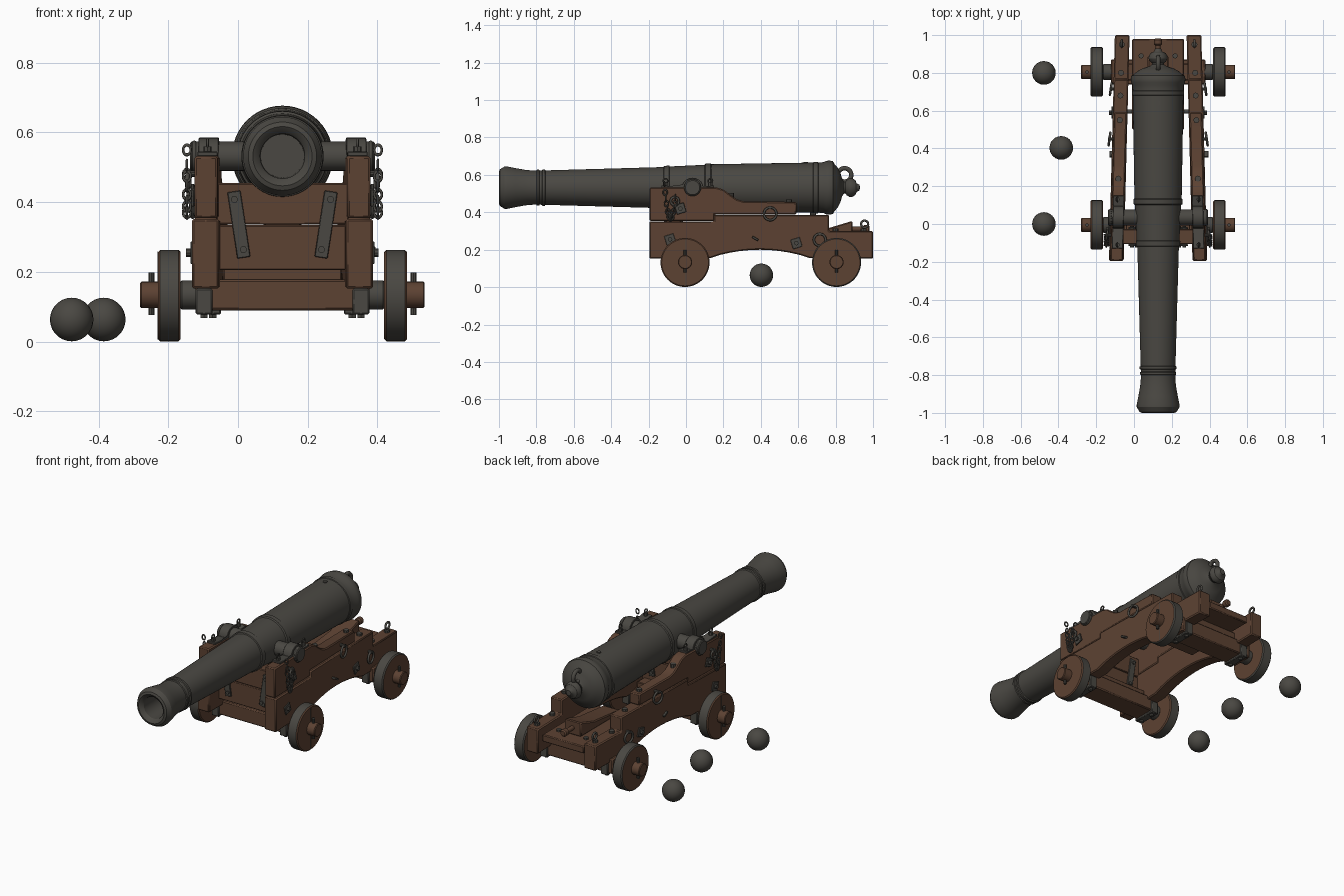
import bpy, bmesh, math
from mathutils import Vector, Matrix

if "Cube" in bpy.data.objects:
    bpy.data.objects.remove(bpy.data.objects["Cube"])

C = 0.1275   # x of the gun's centre line
AZ = 0.532   # height of the barrel axis


def material(name, rgb):
    m = bpy.data.materials.new(name)
    m.diffuse_color = (*rgb, 1)
    m.use_nodes = True
    m.node_tree.nodes["Principled BSDF"].inputs["Base Color"].default_value = m.diffuse_color
    return m


IRON = material("dark iron", (0.068, 0.064, 0.055))
WOOD = material("brown wood", (0.108, 0.054, 0.032))


def finish(name, bm, mat, bevel=0.0, angle=35):
    bmesh.ops.recalc_face_normals(bm, faces=bm.faces)
    me = bpy.data.meshes.new(name)
    bm.to_mesh(me)
    bm.free()
    ob = bpy.data.objects.new(name, me)
    bpy.context.collection.objects.link(ob)
    me.materials.append(mat)
    bpy.ops.object.select_all(action='DESELECT')
    ob.select_set(True)
    bpy.context.view_layer.objects.active = ob
    bpy.ops.object.shade_smooth_by_angle(angle=math.radians(angle))
    if bevel:
        b = ob.modifiers.new("soft edges", 'BEVEL')
        b.width, b.segments, b.limit_method = bevel, 1, 'ANGLE'
        b.angle_limit = math.radians(40)
    return ob


def box(name, x, y, z, mat, bevel=0.005, turn=None):
    """Box from (min, max) ranges, optionally rotated about its centre."""
    bm = bmesh.new()
    bmesh.ops.create_cube(bm, size=1)
    mid = Vector([(a + b) / 2 for a, b in (x, y, z)])
    size = Matrix.Diagonal([abs(b - a) for a, b in (x, y, z)] + [1])
    bm.transform(Matrix.Translation(mid) @ (turn or Matrix()) @ size)
    return finish(name, bm, mat, bevel)


def rod(name, p, q, r, mat, sides=20, bevel=0.0):
    p, q = Vector(p), Vector(q)
    bm = bmesh.new()
    bmesh.ops.create_cone(bm, cap_ends=True, segments=sides, radius1=r, radius2=r, depth=(q - p).length)
    bm.transform(Matrix.Translation((p + q) / 2) @ (q - p).to_track_quat('Z', 'Y').to_matrix().to_4x4())
    return finish(name, bm, mat, bevel)


def lathe(name, pts, steps, mat):
    """Spin (y, radius) points about the barrel axis."""
    bm = bmesh.new()
    vs = [bm.verts.new((C + r, y, AZ)) for y, r in pts]
    es = [bm.edges.new(e) for e in zip(vs, vs[1:])]
    bmesh.ops.spin(bm, geom=vs + es, cent=(C, 0, AZ), axis=(0, 1, 0), angle=math.tau, steps=steps)
    bmesh.ops.remove_doubles(bm, verts=bm.verts, dist=1e-5)
    return finish(name, bm, mat, angle=30)


def ring(name, centre, axis, R, r, stretch=1.0, mat=IRON):
    bm = bmesh.new()
    n, k = 18, 8
    g = [[bm.verts.new(((R + r * math.cos(b)) * math.cos(a), stretch * (R + r * math.cos(b)) * math.sin(a),
                        r * math.sin(b))) for b in (math.tau * j / k for j in range(k))]
         for a in (math.tau * i / n for i in range(n))]
    for i in range(n):
        for j in range(k):
            i2, j2 = (i + 1) % n, (j + 1) % k
            bm.faces.new((g[i][j], g[i2][j], g[i2][j2], g[i][j2]))
    bm.transform(Matrix.Translation(centre) @ Vector(axis).to_track_quat('Z', 'Y').to_matrix().to_4x4())
    return finish(name, bm, mat, angle=80)


def plank(name, prof, s, inner, outer, mat, taper=0.026, bevel=0.006):
    """Side profile (y, z) extruded across x; cheeks draw together to the rear."""
    bm = bmesh.new()
    sides = [[bm.verts.new((C + s * (o - taper * (y + 0.195)), y, z)) for y, z in prof] for o in (inner, outer)]
    bm.faces.new(sides[0])
    bm.faces.new(sides[1])
    for i in range(len(prof)):
        j = (i + 1) % len(prof)
        bm.faces.new((sides[0][i], sides[0][j], sides[1][j], sides[1][i]))
    return finish(name, bm, mat, bevel)


def outer_x(s, y, out=0.262):
    return C + s * (out - 0.026 * (y + 0.195))


# Barrel with bore, muzzle swell, reinforcing rings and cascabel
lathe("barrel", [
    (-.75, 0), (-.75, .062), (-.98, .064), (-.99, .07), (-1, .085), (-.995, .098), (-.97, .113), (-.955, .113),
    (-.91, .104), (-.86, .095), (-.815, .091), (-.80, .091), (-.797, .096), (-.785, .096), (-.782, .091),
    (-.77, .092), (-.767, .098), (-.755, .098), (-.752, .092), (-.12, .110), (-.117, .116), (-.09, .118),
    (-.087, .113), (.10, .122), (.105, .129), (.13, .130), (.135, .125), (.68, .134), (.683, .138), (.705, .138),
    (.708, .134), (.735, .136), (.75, .143), (.768, .145), (.785, .141), (.795, .125), (.81, .108), (.825, .08),
    (.835, .045), (.845, .032), (.852, .032), (.86, .042), (.875, .05), (.89, .049), (.905, .04), (.912, .024),
    (.917, .02), (.928, .016), (.93, 0)], 48, IRON)
ring("breech_ring", (C, .848, AZ + .068), (1, 0, 0), .036, .012)
rod("trunnions", (C - .265, .035, AZ), (C + .265, .035, AZ), .042, IRON, 28, .004)
rod("vent_patch", (C, .64, AZ + .13), (C, .64, AZ + .138), .012, IRON)

# Cheek profiles: lower plank with arch, upper plank with steps
arch = [(.66 - .53 * t / 10, .155 + .045 * math.sin(math.pi * t / 10) ** .8) for t in range(11)]
lower = [(-.195, .152), (-.195, .352), (.15, .352), (.15, .386), (.765, .386), (.765, .30), (1, .30), (1, .152)] + arch
upper = [(-.195, .354), (-.195, .532), (.165, .532), (.20, .522), (.235, .495), (.27, .47), (.31, .458),
         (.59, .456), (.59, .388), (.152, .388), (.152, .354)]

for s in (-1, 1):
    X = lambda o: (C + s * o)
    plank("cheek_lower", lower, s, .182, .260, WOOD)
    plank("cheek_upper", upper, s, .186, .253, WOOD)

    # Cap square holding the trunnion
    hump = [(.035 + .058 * math.cos(a), AZ + .053 * math.sin(a)) for a in (math.pi * i / 10 for i in range(11))]
    plank("cap_square", [(.15, .532), (.15, .545)] + hump + [(-.13, .545), (-.13, .532)], s, .188, .246, IRON, bevel=.002)
    for y in (-.11, .13):
        rod("cap_bolt", (X(.215), y, .53), (X(.215), y, .56), .012, IRON, 8)
        ring("cap_eye", (X(.215), y, .568), (1, 0, 0), .012, .004)
    ring("trunnion_ring", (X(.253), .035, AZ), (1, 0, 0), .04, .006)

    # Bolt plates on top of the steps
    for y, z in ((.24, .49), (.55, .457), (.68, .387), (.80, .301), (.95, .301)):
        x = outer_x(s, y, .222)
        rod("step_bolt", (x, y, z - .02), (x, y, z + .012), .016, IRON, 8)
    x = outer_x(s, .95, .222)
    ring("rear_eye", (x, .955, .337), (1, 0, 0), .019, .006)

    # Side bolts on square plates
    for y, z in ((-.085, .255), (.59, .235), (-.03, .42)):
        x = outer_x(s, y)
        box("bolt_plate", (x - .005, x + .005), (y - .026, y + .026), (z - .026, z + .026), IRON, .002,
            Matrix.Rotation(.3, 4, 'X'))
        rod("bolt_head", (x, y, z), (x + s * .017, y, z), .012, IRON, 8)
    x = outer_x(s, .37)
    box("side_hook", (x - .01, x + .02), (.352, .388), (.254, .266), IRON, .002, Matrix.Rotation(-.5, 4, 'X'))

    # Tackle rings on eye bolts
    for y, z, R in ((.45, .392, .034), (.715, .253, .032), (-.06, .46, .022)):
        x = outer_x(s, y)
        rod("eye_bolt", (x - s * .02, y, z + R), (x + s * .02, y, z + R), .009, IRON, 10)
        ring("tackle_ring", (x + s * .012, y, z), (1, .15 * s, 0), R, .0065)

    # Chain hanging from the cap square
    n = 17
    for i in range(n):
        t = i / (n - 1)
        a = math.pi * t
        y = -.115 + .058 * t
        z = .55 - .07 * t - .145 * math.sin(a) ** .8
        ax = (1, 0, 0) if i % 2 else (.1, 1, 0)
        ring("chain_link", (X(.274), y, z), ax, .011, .0036, 1.3)

    # Axle arms, wheels and linchpins
    for y in (-.005, .805):
        rod("axle_arm", (X(.24), y, .134), (X(.408), y, .134), .038, WOOD, 24, .004)
        rod("axle_collar", (X(.235), y, .134), (X(.292), y, .134), .042, IRON, 24, .004)
        wheel = rod("wheel", (X(.292), y, .132), (X(.357), y, .132), .131, WOOD, 48, .006)
        wheel.data.materials.append(IRON)
        for f in wheel.data.polygons:      # iron tread, wooden faces
            f.material_index = int(abs(f.normal.x) < .5 if len(f.vertices) == 4 else 0)
        # plank joints on the wheel face
        for ang in (.35, 1.2):
            box("wheel_joint", (X(.3565), X(.3578)), (y - .001, y + .001), (.006, .258), IRON, 0) \
                .rotation_euler = (0, 0, 0)
            break
        rod("linchpin", (X(.376), y, .077), (X(.376), y, .198), .009, IRON, 10)
        # clamp round the axle beam
        o = .225 if y < 0 else .2
        box("axle_clamp", (X(o - .024), X(o + .024)), (y - .073, y + .073), (.078, .152), IRON, .004)
        for d in (-.045, .045):
            rod("clamp_nut", (X(o), y + d, .068), (X(o), y + d, .08), .012, IRON, 6)

    # Slanted straps on both faces of the front transom
    for y in (-.112, -.022):
        box("transom_strap", (X(.125 - .019), X(.125 + .019)), (y - .005, y + .005), (.24, .432), IRON, .002,
            Matrix.Rotation(s * .15, 4, 'Y'))
    for o, z in ((.138, .408), (.112, .264)):
        rod("strap_bolt", (X(o), -.125, z), (X(o), -.01, z), .01, IRON, 10)

# Axle beams and transoms
for y, w in ((-.005, .25), (.805, .25)):
    box("axle_beam", (C - w, C + w), (y - .066, y + .066), (.09, .178), WOOD, .006)
box("front_transom_lower", (C - .19, C + .19), (-.107, -.027), (.205, .334), WOOD, .004)
box("front_transom_upper", (C - .19, C + .19), (-.107, -.027), (.336, .455), WOOD, .004)
box("transom_foot", (C - .17, C + .17), (-.05, .04), (.17, .215), WOOD, .004)

# Rear bed, elevating wedge and its handle
box("stool_bed", (C - .137, C + .137), (.50, .98), (.225, .268), WOOD)
box("rear_transom", (C - .17, C + .17), (.76, .85), (.17, .228), WOOD)
plank("elevating_wedge", [(.52, .268), (.89, .268), (.89, .354), (.76, .315), (.52, .29)], 1, -.055, .055, WOOD, 0)
rod("wedge_handle", (C, .88, .31), (C, .96, .31), .013, WOOD, 12)
rod("wedge_knob", (C, .945, .31), (C, .982, .31), .021, WOOD, 16, .007)
for o in (-.09, .09):
    rod("bed_bolt", (C + o, .89, .26), (C + o, .89, .278), .014, IRON, 8)

# Cross rods tying the cheeks together
rod("cross_rod_rear", (C - .245, .595, .235), (C + .245, .595, .235), .011, IRON, 12)
rod("cross_rod_front", (C - .255, -.085, .255), (C + .255, -.085, .255), .011, IRON, 12)

# Round shot on the ground
for x, y in ((-.477, .80), (-.385, .403), (-.477, 0)):
    bm = bmesh.new()
    bmesh.ops.create_uvsphere(bm, u_segments=24, v_segments=14, radius=.0625)
    bm.transform(Matrix.Translation((x, y, .0635)))
    finish("round_shot", bm, IRON, angle=60)
